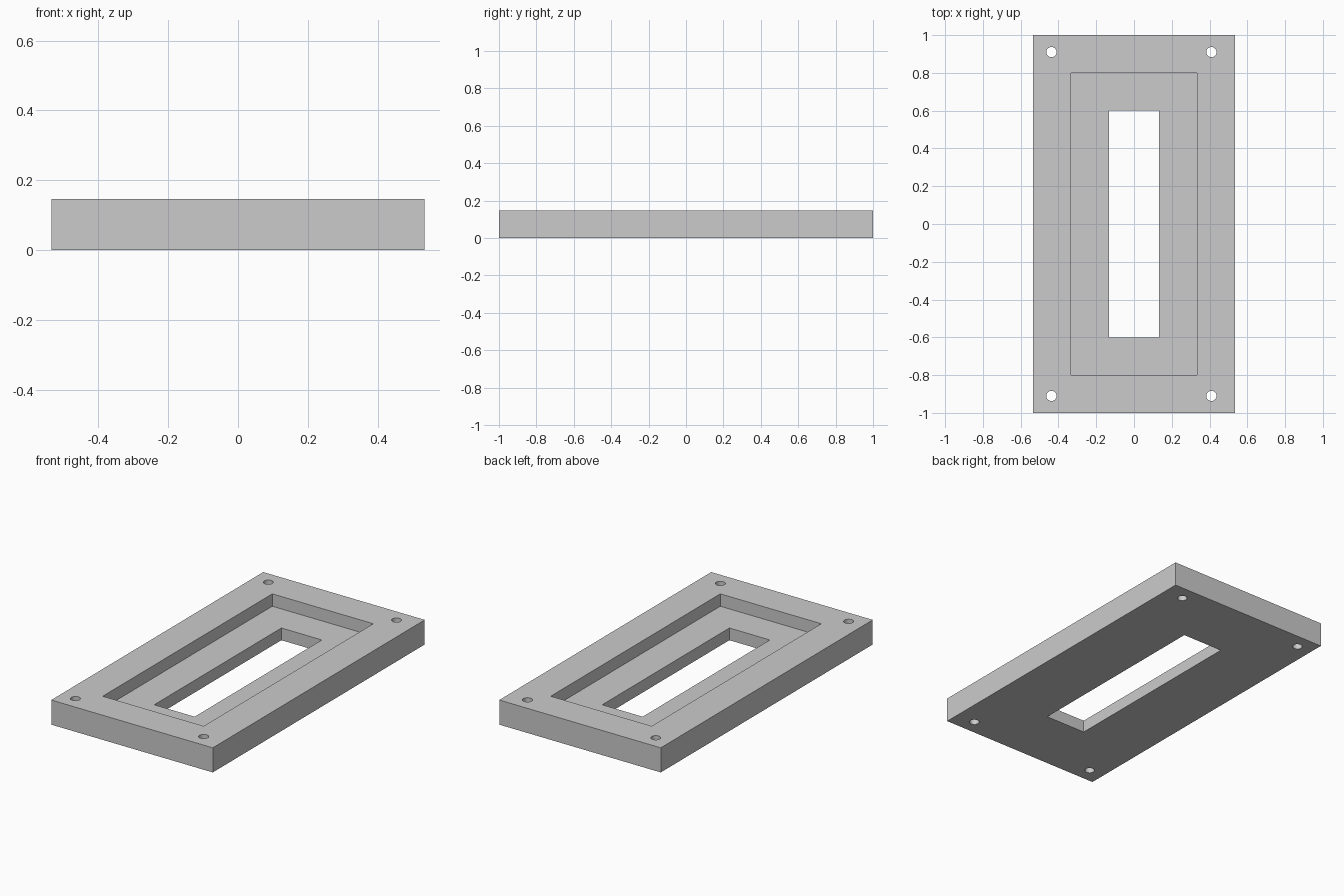
import bpy
import math

WIDTH, LENGTH, HEIGHT = 1.067, 2.0, 0.147
FLOOR = 0.073  # height of the recessed ledge

if "Cube" in bpy.data.objects:
    bpy.data.objects.remove(bpy.data.objects["Cube"])

# Single grey material
grey = bpy.data.materials.new("plain grey")
grey.use_nodes = True
colour = (0.6, 0.6, 0.6, 1)
grey.diffuse_color = colour
grey.node_tree.nodes["Principled BSDF"].inputs["Base Color"].default_value = colour


def box(name, width, length, bottom, top):
    bpy.ops.mesh.primitive_cube_add(size=1, location=(0, 0, (bottom + top) / 2))
    obj = bpy.context.object
    obj.name = name
    obj.scale = (width, length, top - bottom)
    bpy.ops.object.transform_apply(location=True, rotation=False, scale=True)
    obj.data.materials.append(grey)
    return obj


def screw_hole(x, y):
    bpy.ops.mesh.primitive_cylinder_add(vertices=32, radius=0.027, depth=0.4,
                                        location=(x, y, HEIGHT / 2))
    obj = bpy.context.object
    obj.name = "screw_hole_cutter"
    obj.data.materials.append(grey)
    return obj


# Solid plate
plate = box("frame_plate", WIDTH, LENGTH, 0, HEIGHT)

# Recess, central slot and corner screw holes
cutters = [box("recess_cutter", 0.667, 1.6, FLOOR, 0.3),
           box("slot_cutter", 0.267, 1.2, -0.1, 0.3)]
cutters += [screw_hole(x, y) for x in (-0.437, 0.41) for y in (-0.91, 0.91)]

for cutter in cutters:
    cutter.hide_render = True
    bpy.ops.object.select_all(action="DESELECT")
    bpy.context.view_layer.objects.active = plate
    plate.select_set(True)
    cut = plate.modifiers.new("cut", "BOOLEAN")
    cut.operation = "DIFFERENCE"
    cut.solver = "EXACT"
    cut.object = cutter
    bpy.ops.object.modifier_apply(modifier=cut.name)
    bpy.data.objects.remove(cutter)

# Smooth hole walls, sharp edges elsewhere
bpy.ops.object.shade_smooth_by_angle(angle=math.radians(30))
